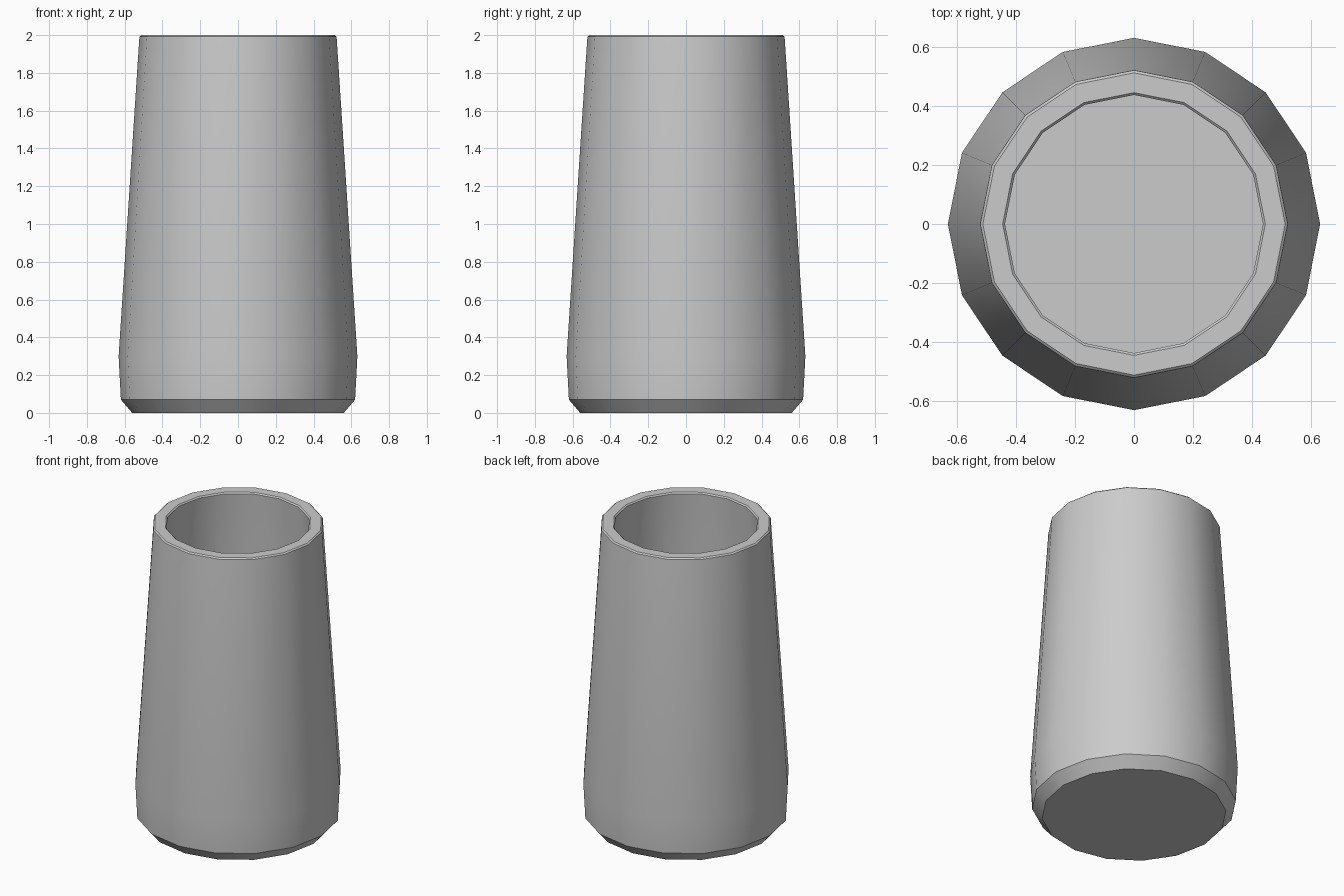
import bpy, bmesh, math

if "Cube" in bpy.data.objects:
    bpy.data.objects.remove(bpy.data.objects["Cube"])

SIDES = 16

# Half profile (radius, height): base chamfer, belly, taper, rim, hollow inside
profile = [
    (0.56, 0.0), (0.62, 0.07), (0.632, 0.3), (0.522, 1.992), (0.513, 2.0),
    (0.446, 2.0), (0.438, 1.992), (0.552, 0.3), (0.545, 0.08),
]


def lathe(name, points, sides):
    bm = bmesh.new()
    rings = []
    for r, z in points:
        rings.append([bm.verts.new((r * math.cos(2 * math.pi * i / sides),
                                    r * math.sin(2 * math.pi * i / sides), z))
                      for i in range(sides)])
    for a, b in zip(rings, rings[1:]):
        for i in range(sides):
            j = (i + 1) % sides
            bm.faces.new((a[i], a[j], b[j], b[i]))
    # Underside and inner floor
    bm.faces.new(list(reversed(rings[0])))
    bm.faces.new(rings[-1])
    bmesh.ops.recalc_face_normals(bm, faces=bm.faces)
    mesh = bpy.data.meshes.new(name)
    bm.to_mesh(mesh)
    bm.free()
    obj = bpy.data.objects.new(name, mesh)
    bpy.context.collection.objects.link(obj)
    return obj


# Tapered hollow cup
cup = lathe("cup", profile, SIDES)
bpy.context.view_layer.objects.active = cup
cup.select_set(True)
bpy.ops.object.shade_smooth_by_angle(angle=math.radians(30))
